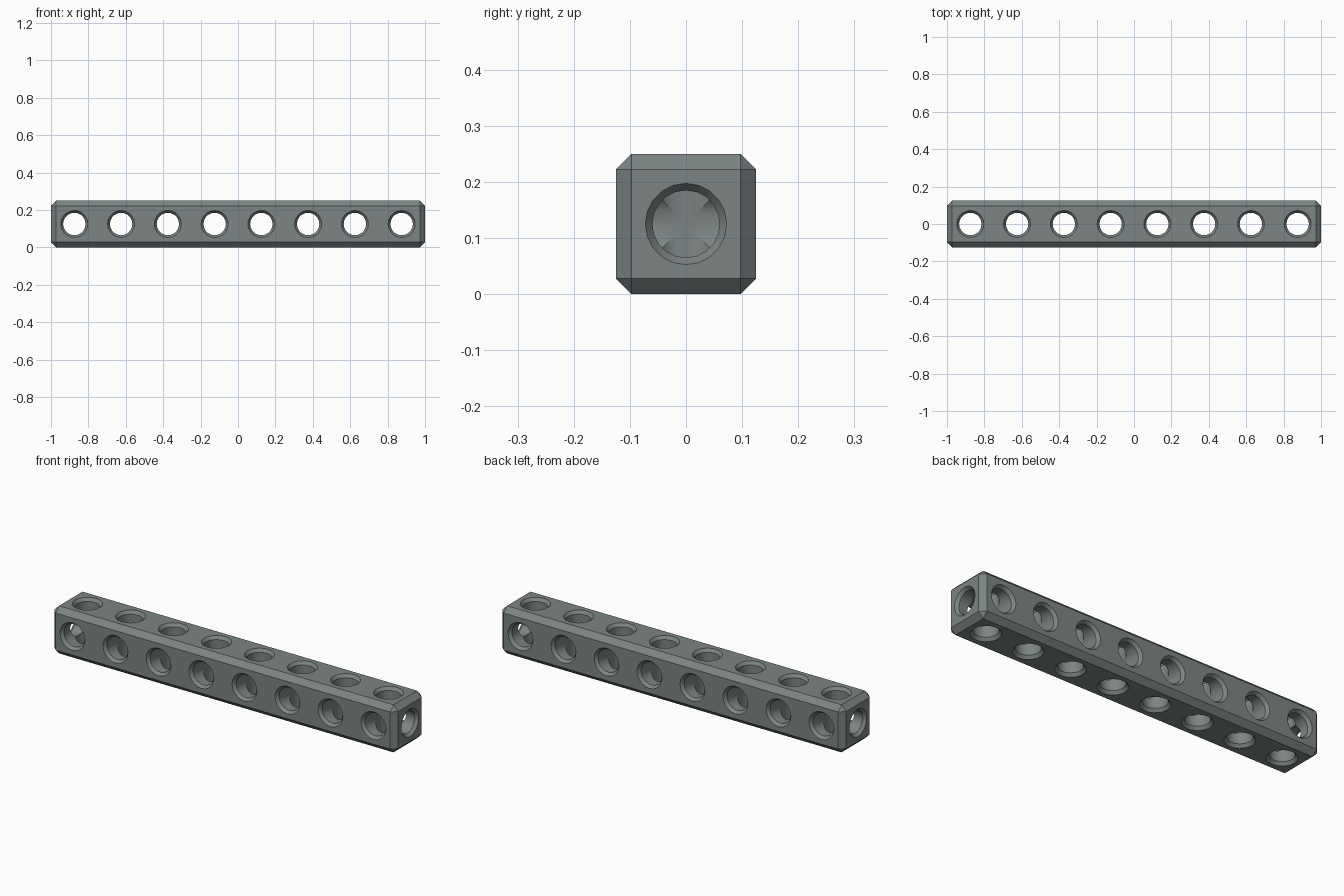
import bpy, bmesh, math
from mathutils import Vector

if "Cube" in bpy.data.objects:
    bpy.data.objects.remove(bpy.data.objects["Cube"])

HALF = 0.125       # half thickness of the beam
CHAMFER = 0.0275
HOLE_R, RIM_R, SINK = 0.06, 0.0725, 0.016
SIDES = 20
PITCH = 0.25
EXTRA = 0.01       # cutter overshoot past the surface

steel = bpy.data.materials.new("dark_grey_plastic")
steel.diffuse_color = (0.205, 0.232, 0.232, 1.0)
steel.use_nodes = True
steel.node_tree.nodes["Principled BSDF"].inputs["Base Color"].default_value = steel.diffuse_color


def new_object(name, bm):
    mesh = bpy.data.meshes.new(name)
    bmesh.ops.recalc_face_normals(bm, faces=bm.faces)
    bm.to_mesh(mesh)
    bm.free()
    mesh.materials.append(steel)
    obj = bpy.data.objects.new(name, mesh)
    bpy.context.collection.objects.link(obj)
    return obj


def add_lathe(bm, centre, axis, profile):
    """Closed stack of rings; profile is (offset along axis, radius)."""
    u, v = (axis + 1) % 3, (axis + 2) % 3
    rings = []
    for offset, radius in profile:
        ring = []
        for i in range(SIDES):
            a = 2 * math.pi * i / SIDES
            p = Vector(centre)
            p[axis] += offset
            p[u] += radius * math.cos(a)
            p[v] += radius * math.sin(a)
            ring.append(bm.verts.new(p))
        rings.append(ring)
    for lo, hi in zip(rings, rings[1:]):
        for i in range(SIDES):
            j = (i + 1) % SIDES
            bm.faces.new((lo[i], lo[j], hi[j], hi[i]))
    bm.faces.new(rings[0])
    bm.faces.new(rings[-1])


# Flared mouth of a hole whose surface lies at the given distance
def mouth(distance):
    slope = (RIM_R - HOLE_R) / SINK
    return [(distance - SINK, HOLE_R),
            (distance + EXTRA, RIM_R + slope * EXTRA)]


# Chamfered square beam
bm = bmesh.new()
bmesh.ops.create_cube(bm, size=1)
bmesh.ops.scale(bm, vec=(2, 2 * HALF, 2 * HALF), verts=bm.verts)
bmesh.ops.translate(bm, vec=(0, 0, HALF), verts=bm.verts)
bmesh.ops.bevel(bm, geom=bm.edges[:], offset=CHAMFER, segments=1,
                affect='EDGES')
beam = new_object("perforated_beam", bm)

# Cutters: a row of through holes along y, another along z
cutters = []
side = mouth(HALF)
through = [(-d, r) for d, r in reversed(side)] + side
for name, axis in (("side_hole_cutter", 1), ("top_hole_cutter", 2)):
    bm = bmesh.new()
    for i in range(8):
        add_lathe(bm, (-0.875 + i * PITCH, 0, HALF), axis, through)
    cutters.append(new_object(name, bm))

# End holes stop inside the first cross holes
bm = bmesh.new()
for sign in (-1, 1):
    profile = [(0.895, HOLE_R)] + mouth(1.0)
    add_lathe(bm, (0, 0, HALF), 0, [(sign * d, r) for d, r in profile])
cutters.append(new_object("end_hole_cutter", bm))

# Drill the holes
bpy.context.view_layer.objects.active = beam
beam.select_set(True)
for cutter in cutters:
    mod = beam.modifiers.new(cutter.name, 'BOOLEAN')
    mod.operation = 'DIFFERENCE'
    mod.solver = 'EXACT'
    mod.object = cutter
    bpy.ops.object.modifier_apply(modifier=mod.name)
for cutter in cutters:
    bpy.data.objects.remove(cutter)

bpy.ops.object.shade_smooth_by_angle(angle=math.radians(30))
